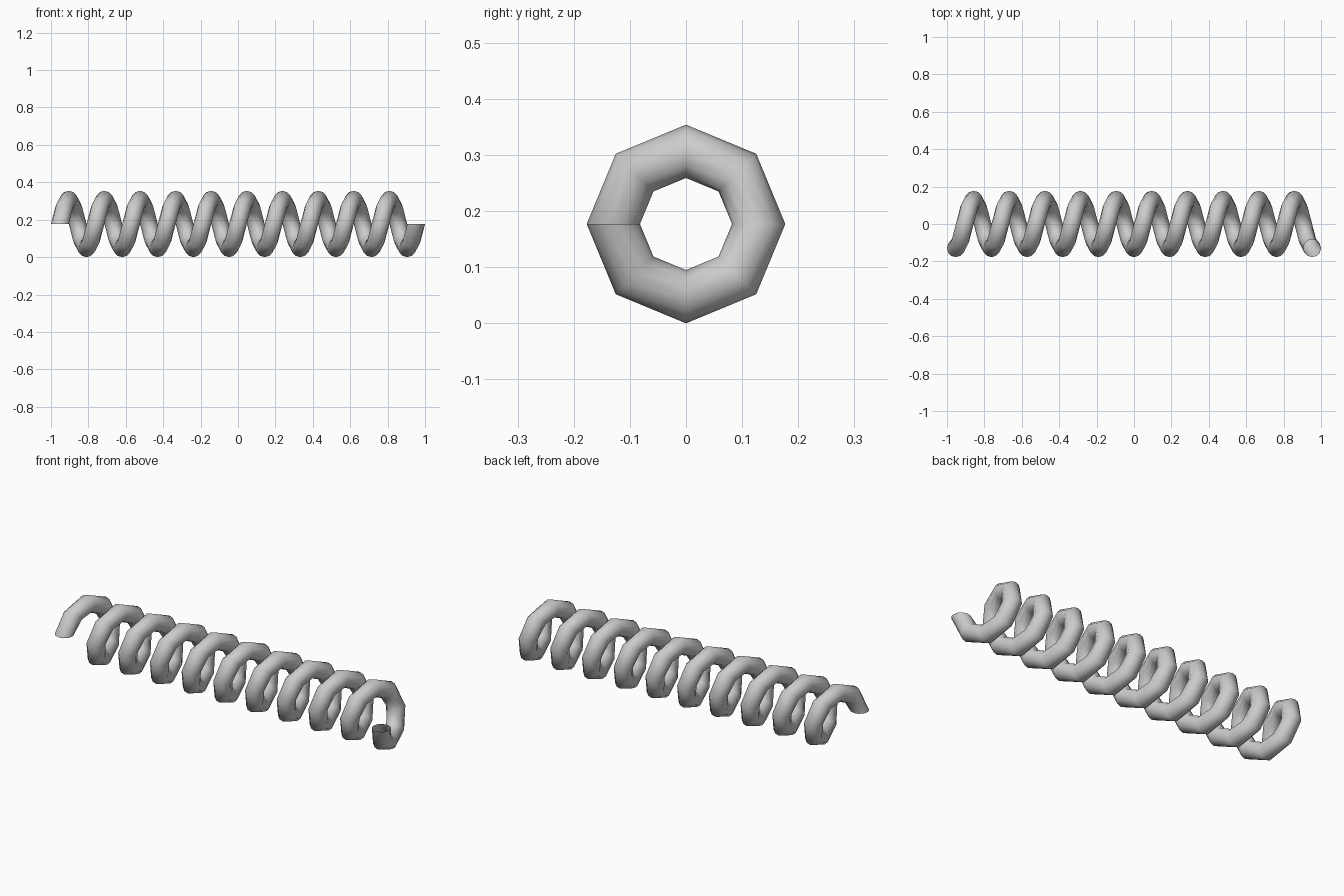
import bpy, bmesh, math
from mathutils import Matrix

if "Cube" in bpy.data.objects:
    bpy.data.objects.remove(bpy.data.objects["Cube"])

TURNS, STEPS = 10, 8
COIL_R, WIRE_R = 0.1295, 0.0475
START, AXIS_Z = -0.9525, 0.177
PITCH = -2 * START / TURNS

# Wire cross-section: a ring lying in the plane of the coil axis
bm = bmesh.new()
bmesh.ops.create_circle(bm, segments=12, radius=WIRE_R,
                        matrix=Matrix.Translation((START, -COIL_R, 0)))
# Sweep the ring around the x axis, leaving both ends open
bmesh.ops.spin(bm, geom=bm.verts[:] + bm.edges[:], cent=(0, 0, 0), axis=(1, 0, 0),
               dvec=(PITCH / STEPS, 0, 0), angle=-2 * math.pi * TURNS,
               steps=TURNS * STEPS, use_merge=False, use_duplicate=False)
bmesh.ops.recalc_face_normals(bm, faces=bm.faces[:])
for f in bm.faces:
    f.smooth = True

mesh = bpy.data.meshes.new("coil_spring")
bm.to_mesh(mesh)
bm.free()
spring = bpy.data.objects.new("coil_spring", mesh)
spring.location.z = AXIS_Z
bpy.context.collection.objects.link(spring)
